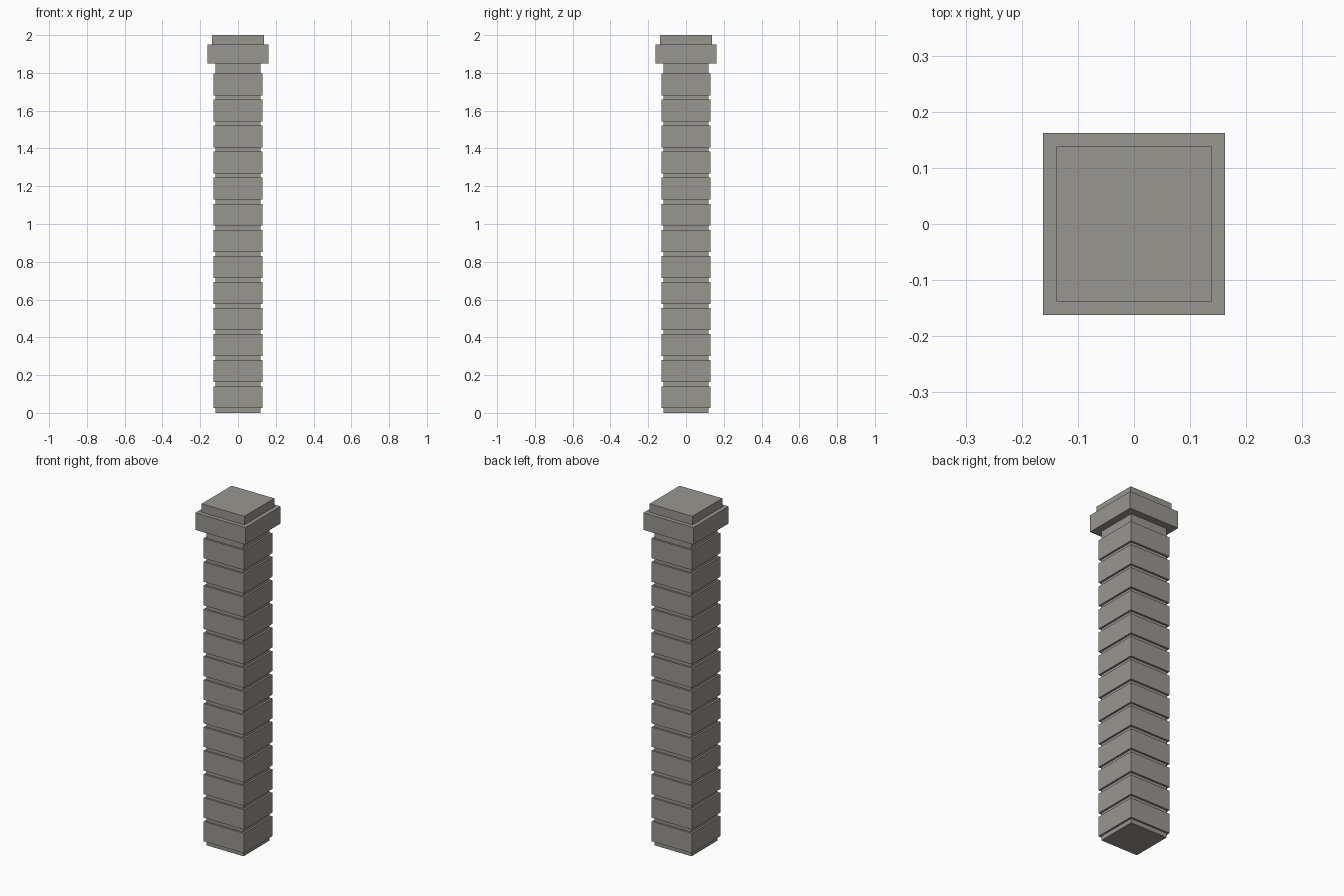
import bpy

cube = bpy.data.objects.get("Cube")
if cube:
    bpy.data.objects.remove(cube, do_unlink=True)

# Single stone colour
stone = bpy.data.materials.new("warm_grey_stone")
stone.use_nodes = True
colour = (0.314, 0.305, 0.279, 1.0)
stone.diffuse_color = colour
bsdf = next(n for n in stone.node_tree.nodes if n.type == 'BSDF_PRINCIPLED')
bsdf.inputs["Base Color"].default_value = colour


def slab(name, half, bottom, top):
    """Square, flat-faced slab between two heights."""
    bpy.ops.mesh.primitive_cube_add(size=1, location=(0, 0, (bottom + top) / 2))
    obj = bpy.context.object
    obj.name = name
    obj.scale = (2 * half, 2 * half, top - bottom)
    bpy.ops.object.transform_apply(location=False, rotation=False, scale=True)
    obj.data.materials.append(stone)
    return obj


# Recessed core, seen in the joints between the blocks
slab("pillar_core", 0.12, 0, 1.85)

# Stacked blocks
COUNT, PITCH, HEIGHT, FIRST = 13, 0.138, 0.116, 0.025
for i in range(COUNT):
    z = FIRST + i * PITCH
    slab(f"pillar_block_{i + 1}", 0.131, z, z + HEIGHT)

# Capital: wide slab with a smaller one on top
slab("cap_slab", 0.162, 1.85, 1.95)
slab("cap_top", 0.138, 1.95, 2.0)
